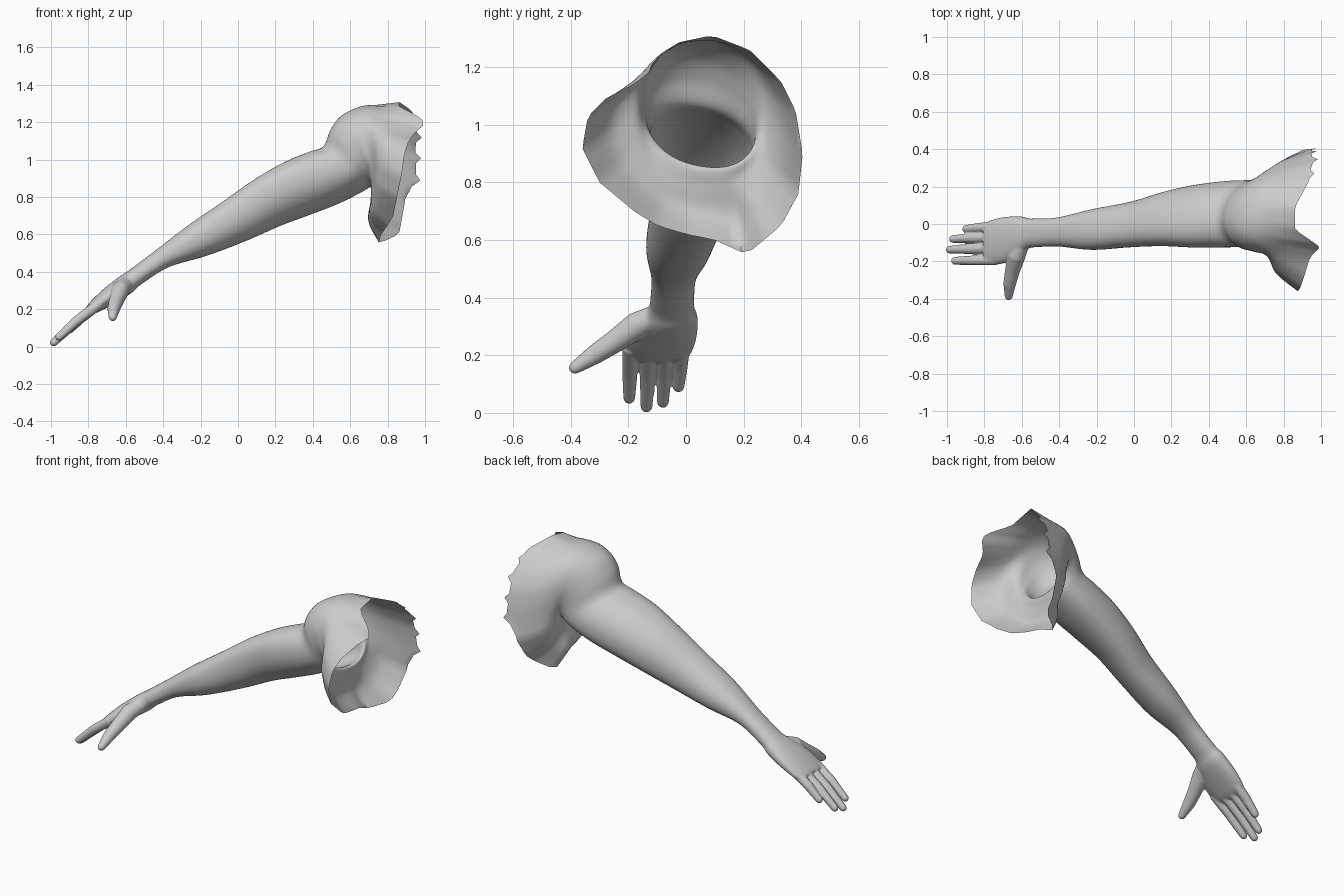
import bpy, bmesh, math
from mathutils import Vector

if "Cube" in bpy.data.objects:
    bpy.data.objects.remove(bpy.data.objects["Cube"])

N = 72   # points around each arm section

skin = bpy.data.materials.new("plain grey")
skin.diffuse_color = (0.6, 0.6, 0.6, 1)
skin.use_nodes = True
skin.node_tree.nodes["Principled BSDF"].inputs["Base Color"].default_value = skin.diffuse_color


def section(top_x, top_z, bot_x, bot_z, y0, y1, shear=0.0, bow=0.0, n=N, p=0.9):
    """Rounded cross-section; shear lifts the front side, bow pushes both sides inward."""
    ring = []
    for k in range(n):
        t = 2 * math.pi * k / n
        c, s = math.cos(t), math.sin(t)
        c = math.copysign(abs(c) ** p, c)
        s = math.copysign(abs(s) ** p, s)
        h = (c - shear * s) / math.sqrt(1 + shear * shear)
        ring.append(Vector(((top_x + bot_x) / 2 + h * (top_x - bot_x) / 2 + bow * s * s,
                            (y0 + y1) / 2 + s * (y1 - y0) / 2,
                            (top_z + bot_z) / 2 + h * (top_z - bot_z) / 2)))
    return ring


def smooth_rings(rings, steps):
    """Catmull-Rom interpolation from ring to ring."""
    out = []
    for i in range(len(rings) - 1):
        a, b = rings[max(i - 1, 0)], rings[i]
        c, d = rings[i + 1], rings[min(i + 2, len(rings) - 1)]
        for s in range(steps):
            t = s / steps
            out.append([0.5 * (2 * q + (r - p) * t + (2 * p - 5 * q + 4 * r - w) * t * t
                               + (3 * q - p - 3 * r + w) * t ** 3)
                        for p, q, r, w in zip(a, b, c, d)])
    out.append(rings[-1])
    return out


def loft(bm, rings, caps=False):
    rows = [[bm.verts.new(p) for p in ring] for ring in rings]
    n = len(rows[0])
    for a, b in zip(rows, rows[1:]):
        for j in range(n):
            k = (j + 1) % n
            bm.faces.new((a[j], b[j], b[k], a[k]))
    if caps:
        bm.faces.new(rows[0])
        bm.faces.new(rows[-1][::-1])


def tube(bm, stations, n=16):
    """Closed round digit through (x, y, z, radius) stations."""
    pts = [Vector(s[:3]) for s in stations]
    radii = [s[3] for s in stations]
    # rounded tip
    d = (pts[-1] - pts[-2]).normalized()
    end, r = pts[-1], radii[-1]
    for a in (30, 55, 80):
        pts.append(end + d * r * math.sin(math.radians(a)))
        radii.append(r * math.cos(math.radians(a)))
    rings = []
    for i, p in enumerate(pts):
        d = (pts[min(i + 1, len(pts) - 1)] - pts[max(i - 1, 0)]).normalized()
        u = d.cross(Vector((0.3, 0.2, 1))).normalized()
        v = d.cross(u)
        rings.append([p + radii[i] * (math.cos(2 * math.pi * k / n) * u
                                      + math.sin(2 * math.pi * k / n) * v) for k in range(n)])
    loft(bm, rings, True)


def make_object(name, bm):
    mesh = bpy.data.meshes.new(name)
    bm.to_mesh(mesh)
    bm.free()
    mesh.materials.append(skin)
    ob = bpy.data.objects.new(name, mesh)
    bpy.context.collection.objects.link(ob)
    bpy.ops.object.select_all(action='DESELECT')
    ob.select_set(True)
    bpy.context.view_layer.objects.active = ob
    return ob


# Arm sections, wrist to shoulder: top x, top z, bottom x, bottom z, y min, y max, shear, bow
wrist = (-0.58, 0.41, -0.515, 0.335, -0.125, 0.028)
forearm = (-0.44, 0.515, -0.37, 0.425, -0.12, 0.035)
arm_rings = [section(*s) for s in (
    wrist, forearm,
    (-0.27, 0.645, -0.17, 0.485, -0.138, 0.08, 0.1),
    (-0.08, 0.775, 0.04, 0.565, -0.125, 0.12, 0.2),
    (0.10, 0.90, 0.22, 0.645, -0.118, 0.175, 0.25),
    (0.26, 0.99, 0.38, 0.705, -0.125, 0.21, 0.25),
    (0.38, 1.04, 0.52, 0.76, -0.125, 0.23, 0.25, 0.03),
    (0.455, 1.07, 0.64, 0.82, -0.125, 0.235, 0.25, 0.05),
    (0.495, 1.16, 0.70, 0.852, -0.138, 0.24, 0.22, 0.035),
    (0.555, 1.235, 0.718, 0.84, -0.15, 0.255, 0.15, 0.03),
    (0.66, 1.285, 0.708, 0.775, -0.172, 0.29, 0.05, 0.03))]

# Open, torn shoulder edge, going round from the top towards the back
rim = [(0.86, 0.09, 1.31), (0.93, 0.22, 1.26), (0.97, 0.33, 1.15), (0.96, 0.38, 1.05),
       (0.965, 0.405, 0.90), (0.89, 0.39, 0.76), (0.87, 0.33, 0.65), (0.86, 0.27, 0.60),
       (0.75, 0.21, 0.55), (0.765, 0.10, 0.60), (0.78, 0.0, 0.62), (0.80, -0.10, 0.65),
       (0.83, -0.18, 0.70), (0.85, -0.30, 0.80), (0.875, -0.36, 0.92), (0.89, -0.34, 1.03),
       (0.91, -0.28, 1.09), (0.94, -0.18, 1.14), (0.99, -0.13, 1.18), (0.985, -0.115, 1.22),
       (0.86, -0.03, 1.285)]
keyed = sorted((math.atan2((p[1] - 0.04) / 0.38, (p[2] - 0.95) / 0.36) % (2 * math.pi), Vector(p))
               for p in map(Vector, rim))
keyed = ([(keyed[-1][0] - 2 * math.pi, keyed[-1][1])] + keyed
         + [(keyed[0][0] + 2 * math.pi, keyed[0][1])])
edge = []
for k in range(N):
    t = 2 * math.pi * k / N
    for (ta, a), (tb, b) in zip(keyed, keyed[1:]):
        if ta <= t <= tb:
            edge.append(a.lerp(b, (t - ta) / (tb - ta)))
            break

# Bulge of the chest and back between the shoulder and the torn edge
bulge = []
for k, (a, b) in enumerate(zip(arm_rings[-1], edge)):
    q = a.lerp(b, 0.5)
    q.x -= 0.035 * min(1, 1 - math.cos(2 * math.pi * k / N))
    bulge.append(q)
arm_rings += [bulge, edge]

rings = smooth_rings(arm_rings, 6)
# Ragged teeth along the back of the edge
for k, p in enumerate(rings[-1]):
    if 7 < k < 24:
        p.x += 0.016 if k % 4 == 0 else -0.012
bm = bmesh.new()
loft(bm, rings)
arm = make_object("arm_and_shoulder", bm)
bpy.ops.object.shade_smooth_by_angle(angle=math.radians(60))

# Palm, reaching past the wrist so it can be trimmed open
bm = bmesh.new()
palm = [section(*s) for s in (
    forearm, wrist,
    (-0.64, 0.37, -0.572, 0.285, -0.16, 0.04),
    (-0.72, 0.307, -0.665, 0.228, -0.208, 0.037),
    (-0.785, 0.245, -0.745, 0.185, -0.218, 0.02),
    (-0.81, 0.215, -0.785, 0.175, -0.205, 0.0))]
loft(bm, smooth_rings(palm, 4), True)

# Four fingers: base y, tip x, tip y, tip z
for y, tx, ty, tz in ((-0.192, -0.957, -0.197, 0.052), (-0.131, -0.985, -0.137, 0.022),
                      (-0.071, -0.968, -0.080, 0.038), (-0.014, -0.898, -0.026, 0.092)):
    base = Vector((-0.74, y, 0.23))
    tip = Vector((tx, ty, tz))
    mid = base.lerp(tip, 0.55) + Vector((-0.004, 0, 0.005))
    tube(bm, [(*base, 0.029), (*mid, 0.0265), (*tip, 0.021)])

# Thumb
tube(bm, [(-0.59, -0.08, 0.345, 0.04), (-0.628, -0.17, 0.303, 0.048),
          (-0.65, -0.25, 0.246, 0.040), (-0.665, -0.32, 0.2, 0.034),
          (-0.67, -0.385, 0.157, 0.022)])
bmesh.ops.recalc_face_normals(bm, faces=bm.faces)
hand = make_object("hand", bm)

# Fuse palm and digits, then soften
m = hand.modifiers.new("fuse", 'REMESH')
m.mode = 'VOXEL'
m.voxel_size = 0.005
bpy.ops.object.modifier_apply(modifier="fuse")
m = hand.modifiers.new("soften", 'SMOOTH')
m.factor = 0.5
m.iterations = 6
bpy.ops.object.modifier_apply(modifier="soften")

# Trim the hand open where the forearm takes over
bm = bmesh.new()
bm.from_mesh(hand.data)
bmesh.ops.bisect_plane(bm, geom=bm.verts[:] + bm.edges[:] + bm.faces[:],
                       plane_co=(-0.543, 0, 0.376), plane_no=(0.756, 0, 0.655),
                       clear_outer=True)
bm.to_mesh(hand.data)
bm.free()
if not hand.data.materials:
    hand.data.materials.append(skin)
bpy.ops.object.shade_smooth_by_angle(angle=math.radians(60))
